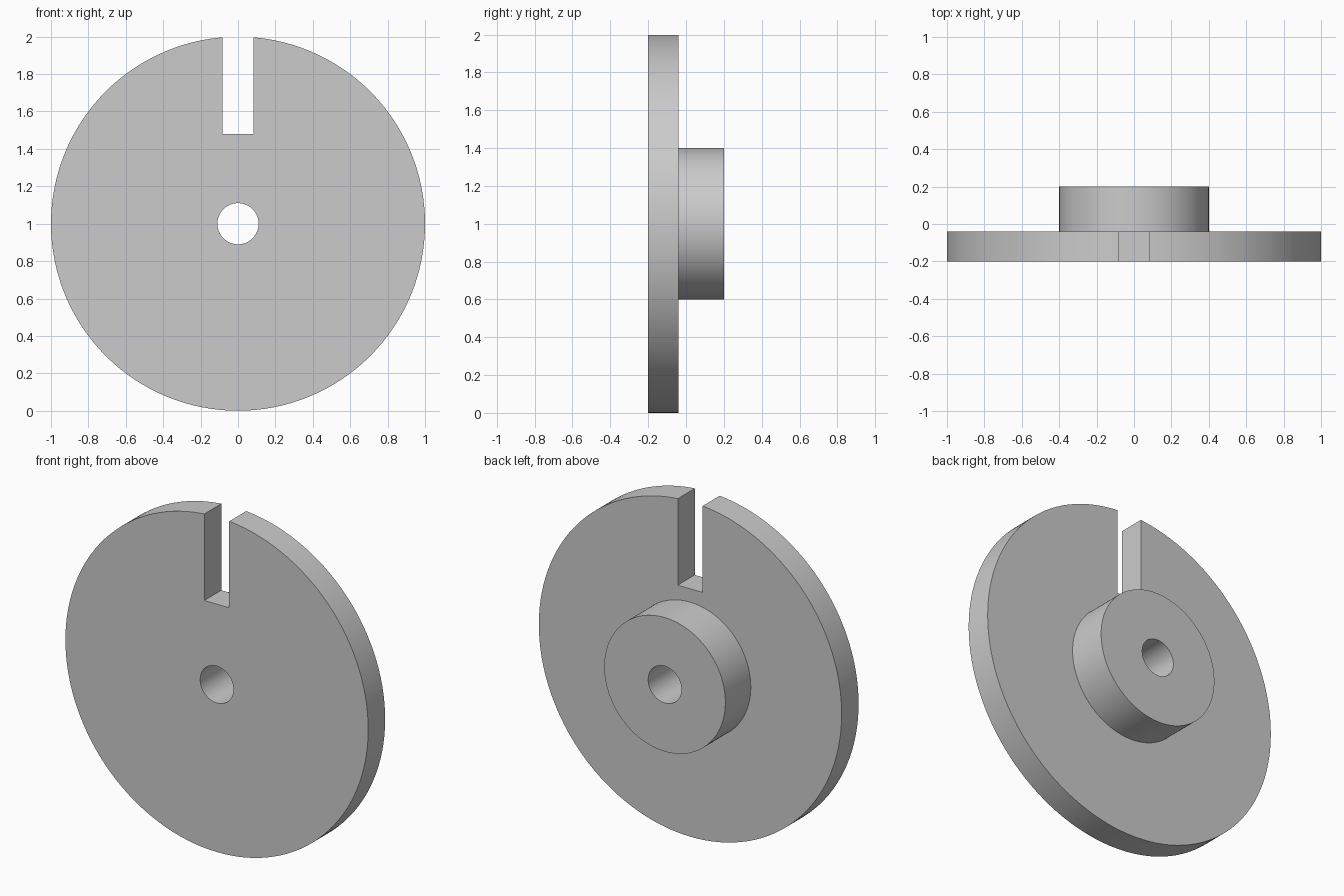
import bpy
import bmesh
from math import tau
from mathutils import Matrix

if "Cube" in bpy.data.objects:
    bpy.data.objects.remove(bpy.data.objects["Cube"], do_unlink=True)

CENTRE_Z = 1.0
DISC_R, HUB_R, BORE_R = 1.0, 0.4, 0.11
FRONT_Y, STEP_Y, BACK_Y = -0.2, -0.04, 0.2
SLOT_HALF, SLOT_BOTTOM = 0.082, 1.48
SEGMENTS = 128


def make_object(name, bm):
    bmesh.ops.recalc_face_normals(bm, faces=bm.faces)
    mesh = bpy.data.meshes.new(name)
    bm.to_mesh(mesh)
    bm.free()
    obj = bpy.data.objects.new(name, mesh)
    bpy.context.collection.objects.link(obj)
    return obj


# Plain grey material
grey = bpy.data.materials.new("light_grey")
grey.use_nodes = True
colour = (0.6, 0.6, 0.6, 1.0)
grey.diffuse_color = colour
grey.node_tree.nodes["Principled BSDF"].inputs["Base Color"].default_value = colour

# Disc with hub and bore: one stepped section revolved about the y axis
section = [(BORE_R, FRONT_Y), (DISC_R, FRONT_Y), (DISC_R, STEP_Y),
           (HUB_R, STEP_Y), (HUB_R, BACK_Y), (BORE_R, BACK_Y)]
bm = bmesh.new()
verts = [bm.verts.new((r, y, CENTRE_Z)) for r, y in section]
edges = [bm.edges.new((v, verts[i - 1])) for i, v in enumerate(verts)]
bmesh.ops.spin(bm, geom=verts + edges, cent=(0, 0, CENTRE_Z), axis=(0, 1, 0),
               angle=tau, steps=SEGMENTS, use_duplicate=False)
bmesh.ops.remove_doubles(bm, verts=bm.verts, dist=0.0001)
disc = make_object("slotted_disc_with_hub", bm)
disc.data.materials.append(grey)

# Box that cuts the slot down from the rim
slot_height = 1.0
bm = bmesh.new()
bmesh.ops.create_cube(bm, size=1.0, matrix=(
    Matrix.Translation((0, 0, SLOT_BOTTOM + slot_height / 2))
    @ Matrix.Diagonal((2 * SLOT_HALF, 1.0, slot_height, 1.0))))
cutter = make_object("slot_cutter", bm)
cutter.data.materials.append(grey)
cutter.hide_render = True

# Cut the slot, then discard the cutter
bpy.ops.object.select_all(action="DESELECT")
disc.select_set(True)
bpy.context.view_layer.objects.active = disc
cut = disc.modifiers.new("slot", "BOOLEAN")
cut.operation = "DIFFERENCE"
cut.solver = "EXACT"
cut.object = cutter
bpy.ops.object.modifier_apply(modifier=cut.name)
bpy.data.objects.remove(cutter, do_unlink=True)

# Smooth round walls, crisp rims
bpy.ops.object.shade_smooth_by_angle(angle=0.5)
